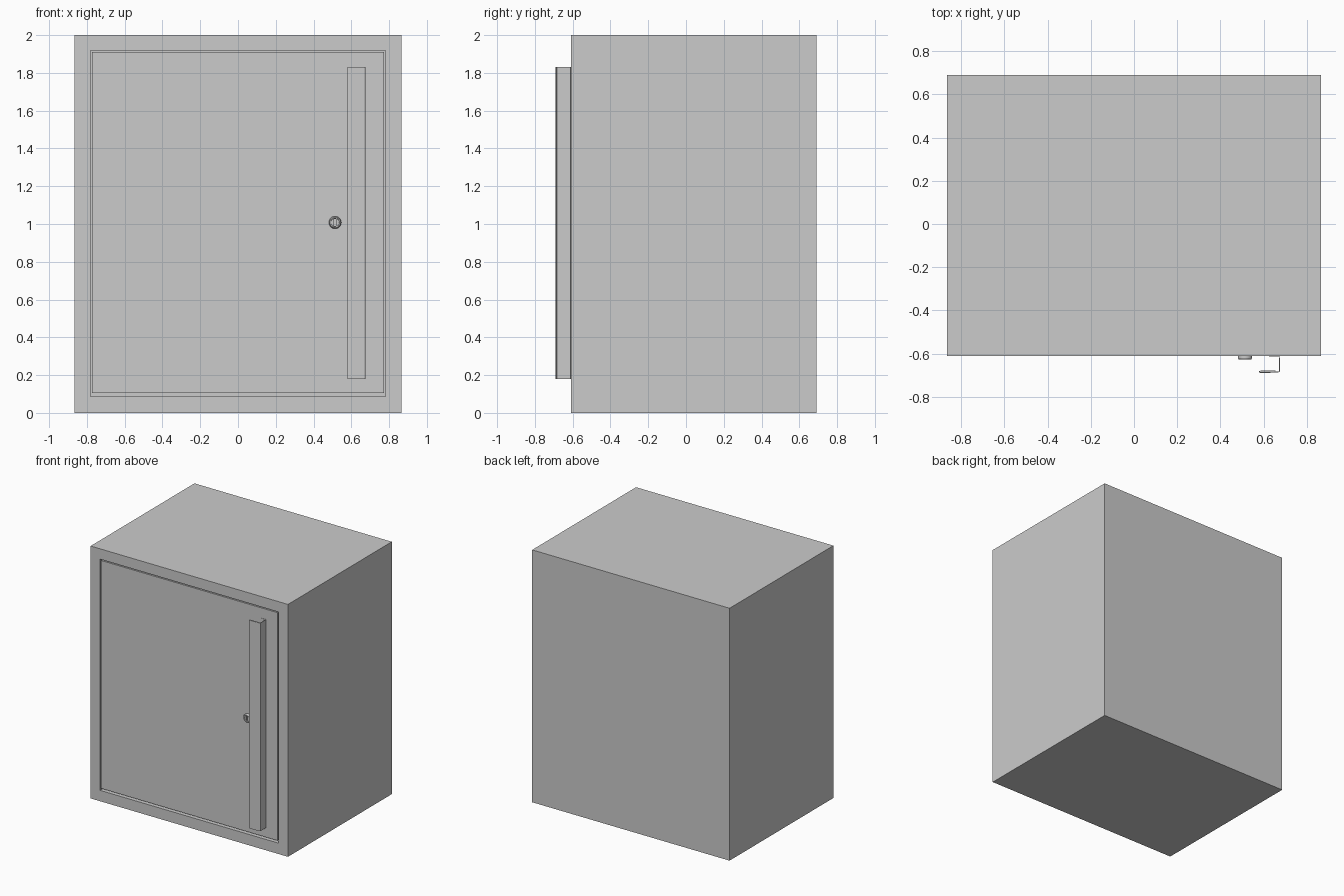
import bpy, bmesh, math
from mathutils import Matrix

if "Cube" in bpy.data.objects:
    bpy.data.objects.remove(bpy.data.objects["Cube"])

FRONT, BACK = -0.61, 0.69


def add_object(name, bm):
    bmesh.ops.recalc_face_normals(bm, faces=bm.faces[:])
    mesh = bpy.data.meshes.new(name)
    bm.to_mesh(mesh)
    bm.free()
    obj = bpy.data.objects.new(name, mesh)
    bpy.context.collection.objects.link(obj)
    return obj


def box_bm(x0, x1, y0, y1, z0, z1):
    bm = bmesh.new()
    bmesh.ops.create_cube(bm, size=1)
    for v in bm.verts:
        v.co.x = x1 if v.co.x > 0 else x0
        v.co.y = y1 if v.co.y > 0 else y0
        v.co.z = z1 if v.co.z > 0 else z0
    return bm


# Cabinet body: inset the front face into a frame, then push in the door recess
bm = box_bm(-0.865, 0.865, FRONT, BACK, 0, 2)
front = min(bm.faces, key=lambda f: f.calc_center_median().y)
bmesh.ops.inset_region(bm, faces=[front], thickness=0.08)
for v in front.verts:
    v.co.x = math.copysign(0.782, v.co.x)
    v.co.z = 1.918 if v.co.z > 1 else 0.086
recess = bmesh.ops.extrude_face_region(bm, geom=[front])["geom"]
for v in recess:
    if isinstance(v, bmesh.types.BMVert):
        v.co.y = FRONT + 0.06
if front.is_valid:
    bm.faces.remove(front)
add_object("cabinet_body", bm)

# Door slab, flush with the frame, with a wider gap along the bottom
add_object("door", box_bm(-0.774, 0.774, FRONT, FRONT + 0.055, 0.104, 1.91))

# Handle: bent sheet with a hemmed grip edge, extruded along the height
profile = [(0.625, -0.612), (0.673, -0.612), (0.673, -0.682), (0.667, -0.685),
           (0.590, -0.688), (0.581, -0.686), (0.581, -0.682), (0.590, -0.680),
           (0.655, -0.680)]
bm = bmesh.new()
low = [bm.verts.new((x, y, 0.18)) for x, y in profile]
high = [bm.verts.new((x, y, 1.83)) for x, y in profile]
for i in range(len(profile) - 1):
    bm.faces.new((low[i], low[i + 1], high[i + 1], high[i]))
handle = add_object("handle", bm)
sheet = handle.modifiers.new("sheet", "SOLIDIFY")
sheet.thickness = 0.004
sheet.offset = 0

# Lock: turned collar with a recessed centre
lathe = [(0, 0.01), (0.033, 0.01), (0.033, -0.010), (0.028, -0.018),
         (0.023, -0.018), (0.022, -0.014), (0, -0.014)]
bm = bmesh.new()
verts = [bm.verts.new((r, y, 0)) for r, y in lathe]
edges = [bm.edges.new(pair) for pair in zip(verts, verts[1:])]
bmesh.ops.spin(bm, geom=verts + edges, cent=(0, 0, 0), axis=(0, 1, 0),
               angle=math.tau, steps=32)
bmesh.ops.remove_doubles(bm, verts=bm.verts[:], dist=1e-5)
bmesh.ops.transform(bm, matrix=Matrix.Translation((0.514, FRONT, 1.008)), verts=bm.verts[:])
lock = add_object("lock", bm)

# Key slot cut into the lock
slot = add_object("slot_cutter", box_bm(0.509, 0.519, FRONT - 0.03, FRONT - 0.006, 0.990, 1.026))
slot.hide_render = True
slot.hide_set(True)
cut = lock.modifiers.new("key_slot", "BOOLEAN")
cut.object = slot
cut.operation = "DIFFERENCE"
cut.solver = "EXACT"

bpy.ops.object.select_all(action="DESELECT")
lock.select_set(True)
bpy.context.view_layer.objects.active = lock
bpy.ops.object.shade_smooth_by_angle(angle=math.radians(30))
